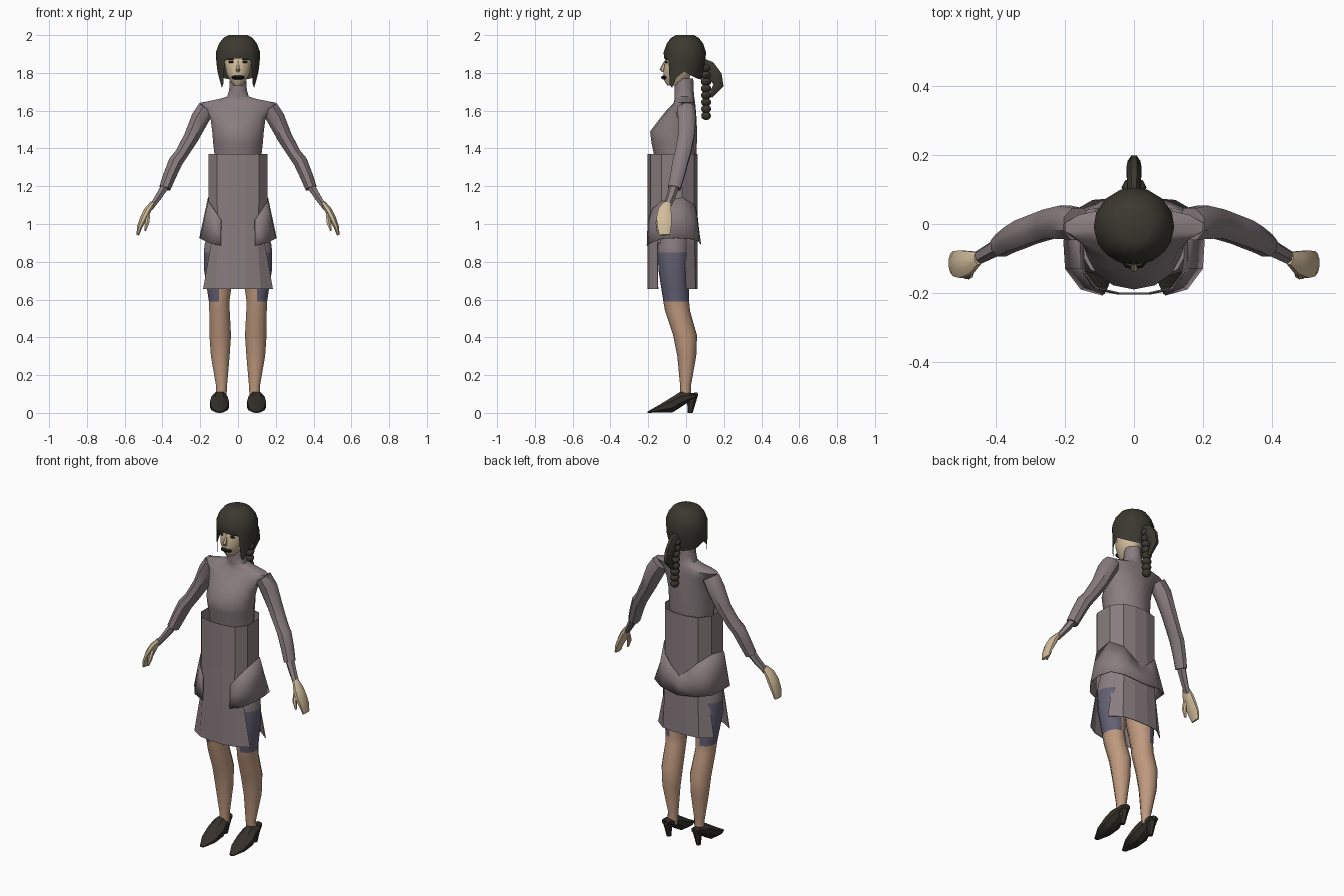
import bpy, bmesh, math
from mathutils import Vector

if "Cube" in bpy.data.objects:
    bpy.data.objects.remove(bpy.data.objects["Cube"])


def material(name, rgb):
    m = bpy.data.materials.new(name)
    m.diffuse_color = (*rgb, 1)
    m.use_nodes = True
    m.node_tree.nodes["Principled BSDF"].inputs["Base Color"].default_value = m.diffuse_color
    return m


MAUVE = material("mauve cloth", (0.25, 0.205, 0.215))
SKIN = material("leg skin", (0.52, 0.32, 0.21))
PALE = material("pale skin", (0.64, 0.51, 0.33))
BLUE = material("slate blue", (0.125, 0.115, 0.17))
HAIR = material("dark hair", (0.045, 0.04, 0.03))
SHOE = material("dark leather", (0.035, 0.03, 0.024))
BLACK = material("black", (0.008, 0.008, 0.008))


def finish(name, bm, mats, angle=45):
    bmesh.ops.recalc_face_normals(bm, faces=bm.faces)
    me = bpy.data.meshes.new(name)
    bm.to_mesh(me)
    bm.free()
    ob = bpy.data.objects.new(name, me)
    bpy.context.collection.objects.link(ob)
    for m in mats:
        me.materials.append(m)
    if angle:
        bpy.ops.object.select_all(action='DESELECT')
        ob.select_set(True)
        bpy.context.view_layer.objects.active = ob
        bpy.ops.object.shade_smooth_by_angle(angle=math.radians(angle))
    return ob


def shell(name, rows, mats, closed=True, caps=(True, True), angle=45, skip=None):
    """Skin a grid of points, row by row."""
    bm = bmesh.new()
    grid = [[bm.verts.new(p) for p in row] for row in rows]
    n = len(grid[0])
    for a, b in zip(grid, grid[1:]):
        for i in range(n if closed else n - 1):
            j = (i + 1) % n
            quad = (a[i], a[j], b[j], b[i])
            mid = sum((v.co for v in quad), Vector()) / 4
            if not (skip and skip(mid)):
                bm.faces.new(quad)
    if caps[0]:
        bm.faces.new(grid[0])
    if caps[1]:
        bm.faces.new(grid[-1])
    return finish(name, bm, mats, angle)


def tube(name, pts, mats, sides=8, axis=None, angle=45):
    """Loft ellipses (x, y, z, radius across, radius in depth) along a path."""
    c = [Vector(p[:3]) for p in pts]
    rows = []
    for k, p in enumerate(pts):
        t = Vector(axis) if axis else (c[min(k + 1, len(c) - 1)] - c[max(k - 1, 0)])
        t.normalize()
        ref = Vector((0, 0, 1)) if abs(t.y) > 0.9 else Vector((0, 1, 0))
        u = (ref - t * ref.dot(t)).normalized()
        v = t.cross(u)
        ring = []
        for i in range(sides):
            a = math.tau * (i + 0.5) / sides
            ring.append(c[k] + v * p[3] * math.cos(a) + u * p[4] * math.sin(a))
        rows.append(ring)
    return shell(name, rows, mats, angle=angle)


def ball(name, loc, size, mat, seg=8, rings=6):
    bm = bmesh.new()
    bmesh.ops.create_uvsphere(bm, u_segments=seg, v_segments=rings, radius=1)
    for v in bm.verts:
        v.co = Vector(loc) + Vector(a * b for a, b in zip(v.co, size))
    return finish(name, bm, [mat])


UP = (0, 0, 1)

# Top with high collar: z, half width, front y, back y
body = [(1.20, .125, -.15, .045), (1.37, .128, -.17, .055), (1.43, .135, -.183, .057),
        (1.49, .14, -.19, .058), (1.55, .148, -.145, .056), (1.60, .165, -.105, .052),
        (1.642, .205, -.065, .048), (1.662, .10, -.06, .045), (1.675, .058, -.062, .043),
        (1.71, .048, -.062, .04), (1.77, .044, -.062, .038)]
tube("top_with_collar", [(0, (f + b) / 2, z, w, (b - f) / 2) for z, w, f, b in body],
     [MAUVE], 14, UP)

# Skirt tube that splits into front and back panels
top = [(.04, -.203), (.11, -.187), (.155, -.13), (.155, -.02), (.11, .042), (.04, .06)]
mid = [(.042, -.205), (.105, -.19), (.142, -.15), (.142, -.01), (.11, .045), (.042, .06)]
low = [(.045, -.205), (.12, -.19), (.185, -.15), (.185, 0), (.12, .05), (.045, .06)]
rows = []
for z, half in ((1.37, top), (1.1, top), (.9, mid), (.655, low)):
    rows.append([(x, y, z) for x, y in half] + [(-x, y, z) for x, y in reversed(half)])
skirt = shell("skirt", rows, [MAUVE], caps=(False, False), angle=0,
              skip=lambda m: m.z < .9 and abs(m.x) > .15)
# Flared peplum, open at the front
p_top = [(.09, -.203, 1.02), (.13, -.178, 1.08), (.158, -.13, 1.12), (.159, -.02, 1.14),
         (.11, .046, 1.10), (.06, .06, 1.05), (0, .064, 1.0)]
p_low = [(.09, -.208, .885), (.155, -.19, .9), (.2, -.13, .922), (.205, -.05, .926),
         (.19, .03, .92), (.12, .07, .908), (0, .08, .893)]
rows = []
for t in (0, .5, 1):
    half = [Vector(a).lerp(Vector(b), t) for a, b in zip(p_top, p_low)]
    rows.append(half + [Vector((-p.x, p.y, p.z)) for p in reversed(half[:-1])])
peplum = shell("peplum", rows, [MAUVE], closed=False, caps=(False, False))
for ob in (skirt, peplum):
    mod = ob.modifiers.new("cloth", 'SOLIDIFY')
    mod.thickness = .004

for s, side in ((1, "right"), (-1, "left")):
    def flip(pts):
        return [(s * p[0], *p[1:]) for p in pts]

    # Sleeve, wrist, hand and thumb
    tube(side + "_sleeve", flip([(.165, .0, 1.615, .05, .05), (.20, .005, 1.56, .052, .052),
         (.247, .0, 1.46, .043, .046), (.30, -.018, 1.37, .037, .044),
         (.33, -.03, 1.33, .04, .044), (.36, -.045, 1.26, .037, .04),
         (.387, -.062, 1.19, .033, .036)]), [MAUVE])
    tube(side + "_wrist", flip([(.38, -.058, 1.21, .024, .028), (.42, -.08, 1.145, .02, .024),
         (.462, -.103, 1.085, .015, .02)]), [MAUVE], 6)
    tube(side + "_hand", flip([(.452, -.1, 1.11, .014, .02), (.477, -.112, 1.075, .02, .037),
         (.5, -.117, 1.03, .021, .043), (.52, -.115, .985, .015, .04),
         (.531, -.113, .942, .008, .03)]), [PALE])
    tube(side + "_thumb", flip([(.475, -.13, 1.055, .012, .014), (.48, -.148, 1.01, .013, .013),
         (.492, -.152, .965, .006, .007)]), [PALE], 6)

    # Leg: mauve hip, blue outer patch, bare below
    leg = tube(side + "_leg", flip([(.085, -.06, 1.0, .07, .09), (.1, -.068, .89, .081, .083),
         (.1, -.067, .85, .085, .084), (.1, -.065, .75, .083, .08), (.1, -.058, .66, .068, .073),
         (.1, -.052, .59, .057, .068), (.098, -.045, .54, .057, .066),
         (.094, -.005, .41, .06, .063), (.094, .004, .3, .052, .05),
         (.087, -.003, .14, .03, .028), (.09, 0, .07, .03, .03)]),
        [SKIN, BLUE, MAUVE], 10, UP)
    for f in leg.data.polygons:
        if f.center.z > .85:
            f.material_index = 2
        elif f.center.z > .59 and f.normal.x * s > .25:
            f.material_index = 1

    # Pointed shoe with a heel: y, bottom, top, half width
    prof = [(-.203, 0, .008, .014), (-.14, 0, .045, .046), (-.07, 0, .09, .054),
            (-.03, .025, .115, .046), (.02, .06, .108, .036), (.06, .08, .108, .022)]
    tube(side + "_shoe", [(s * .098, y, (a + b) / 2, w, (b - a) / 2) for y, a, b, w in prof],
         [SHOE], 8, (0, 1, 0), 30)
    tube(side + "_heel", flip([(.098, .022, 0, .013, .013), (.098, .028, .05, .02, .022),
         (.098, .035, .1, .032, .03)]), [SHOE], 6, UP, 30)

    # Eye and brow
    ball(side + "_eye", (s * .035, -.103, 1.857), (.017, .007, .006), BLACK)
    ball(side + "_brow", (s * .037, -.103, 1.872), (.022, .007, .004), HAIR)

# Head, nose and lips
tube("head", [(0, -.06, 1.732, .022, .04), (0, -.05, 1.76, .045, .068),
     (0, -.047, 1.80, .064, .076), (0, -.04, 1.86, .075, .073), (0, -.02, 1.92, .08, .078)],
     [PALE], 12, UP)
tube("nose", [(0, -.108, 1.865, .006, .006), (0, -.126, 1.82, .012, .014),
     (0, -.12, 1.805, .01, .008)], [PALE], 6, UP)
ball("lips", (0, -.112, 1.776), (.036, .02, .012), BLACK)

# Hair cap: angle from the front, lower edge, flare at the edge
half = [(0, 1.875, .99), (20, 1.875, .99), (38, 1.865, .98), (43, 1.74, .98), (50, 1.72, .95),
        (65, 1.775, .95), (88, 1.808, .93), (110, 1.785, .88), (135, 1.77, .82),
        (160, 1.765, .8), (180, 1.765, .8)]
cols = half + [(-a, z, r) for a, z, r in reversed(half[1:-1])]
rows = []
for z, r in ((2.0, .42), (1.985, .66), (1.955, .86), (1.91, 1.0)):
    rows.append([(z, r)] * len(cols))
for t in (.5, 1):
    rows.append([(1.91 + (b - 1.91) * t, 1.0 + (r - 1.0) * t * t) for _, b, r in cols])
rows = [[(.117 * r * math.sin(math.radians(c[0])),
          -.006 - .112 * r * math.cos(math.radians(c[0])), z)
         for (z, r), c in zip(row, cols)] for row in rows]
shell("hair_cap", rows, [HAIR], caps=(True, False))

# Gathered tail and beaded braid
tube("hair_tail", [(0, .085, 1.86, .018, .02), (0, .12, 1.835, .022, .035),
     (0, .155, 1.78, .023, .04), (0, .172, 1.735, .02, .03), (0, .13, 1.675, .01, .012)],
     [HAIR], 8)
for i in range(8):
    ball(f"braid_bead_{i + 1}", (0, .106, 1.573 + i * .036),
         (.026 + .0015 * i, .026 + .0005 * i, .023), HAIR)
